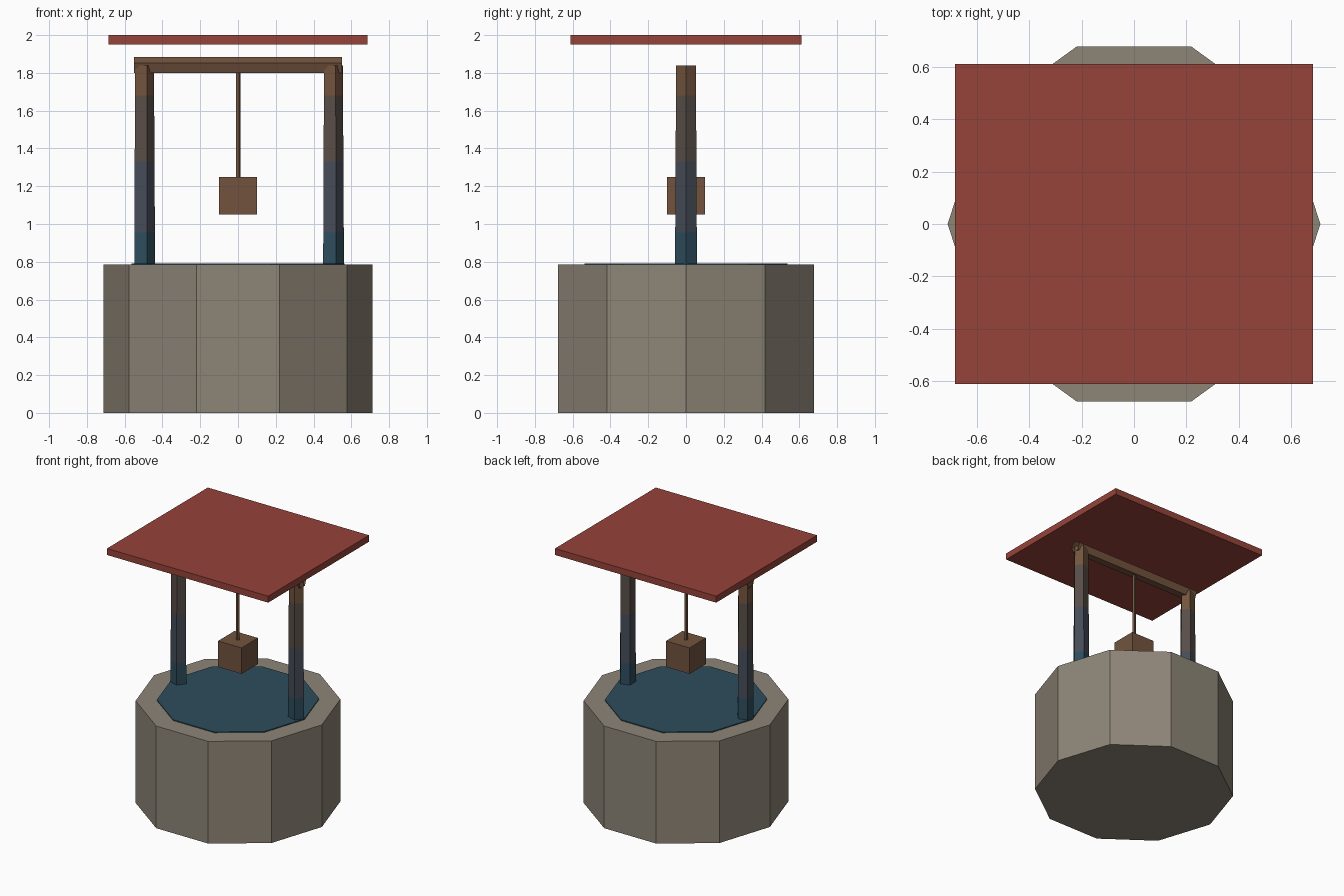
import bpy
import bmesh
from math import cos, sin, pi
from mathutils import Matrix

cube = bpy.data.objects.get("Cube")
if cube:
    bpy.data.objects.remove(cube, do_unlink=True)


def material(name, r, g, b):
    m = bpy.data.materials.new(name)
    m.use_nodes = True
    m.diffuse_color = (r, g, b, 1)
    m.node_tree.nodes["Principled BSDF"].inputs["Base Color"].default_value = (r, g, b, 1)
    return m


stone = material("stone", .27, .235, .185)
roof_red = material("roof red", .30, .056, .041)
water_blue = material("water blue", .026, .074, .108)
slate = material("slate wood", .061, .072, .095)
weathered = material("weathered wood", .098, .076, .064)
brown = material("brown wood", .17, .088, .048)


def finish(name, bm, mats):
    bmesh.ops.recalc_face_normals(bm, faces=bm.faces)
    mesh = bpy.data.meshes.new(name)
    bm.to_mesh(mesh)
    bm.free()
    for m in mats:
        mesh.materials.append(m)
    obj = bpy.data.objects.new(name, mesh)
    bpy.context.collection.objects.link(obj)
    return obj


def box(name, size, centre, mat):
    bm = bmesh.new()
    bmesh.ops.create_cube(bm, size=1)
    bmesh.ops.scale(bm, vec=size, verts=bm.verts)
    bmesh.ops.translate(bm, vec=centre, verts=bm.verts)
    return finish(name, bm, [mat])


def prism(name, sides, levels, mats, closed=True):
    """Stack of rings given as (height, radius); one material per band."""
    bm = bmesh.new()
    rings = [[bm.verts.new((r * cos(2 * pi * i / sides), r * sin(2 * pi * i / sides), z))
              for i in range(sides)] for z, r in levels]
    for band, (low, high) in enumerate(zip(rings, rings[1:])):
        for i in range(sides):
            j = (i + 1) % sides
            face = bm.faces.new((low[i], low[j], high[j], high[i]))
            face.material_index = band
    if closed:
        bm.faces.new(rings[0][::-1])
        bm.faces.new(rings[-1])
    return finish(name, bm, mats)


# Stone base and water surface
prism("well_base", 10, [(0, .713), (.785, .713)], [stone])
prism("water", 10, [(.783, .565), (.792, .565)], [water_blue])

# Tapered five-sided posts, coloured in bands by height
bands = [(.785, .0605), (.955, .06), (1.33, .058), (1.68, .056), (1.838, .055)]
for side, x in (("left", .5), ("right", -.5)):
    post = prism(side + "_post", 5, bands, [water_blue, slate, weathered, brown], closed=False)
    post.location.x = x

# Open crossbeam tube with one edge pointing up
beam = prism("crossbeam", 5, [(-.55, .047), (.55, .047)], [brown], closed=False)
beam.data.transform(Matrix.Translation((0, 0, 1.838)) @ Matrix.Rotation(-pi / 2, 4, "Y"))

# Rope, bucket and flat roof
prism("rope", 5, [(1.25, .0135), (1.838, .0135)], [brown], closed=False)
box("bucket", (.2, .2, .2), (0, 0, 1.15), brown)
box("roof", (1.37, 1.225, .05), (0, 0, 1.975), roof_red)
